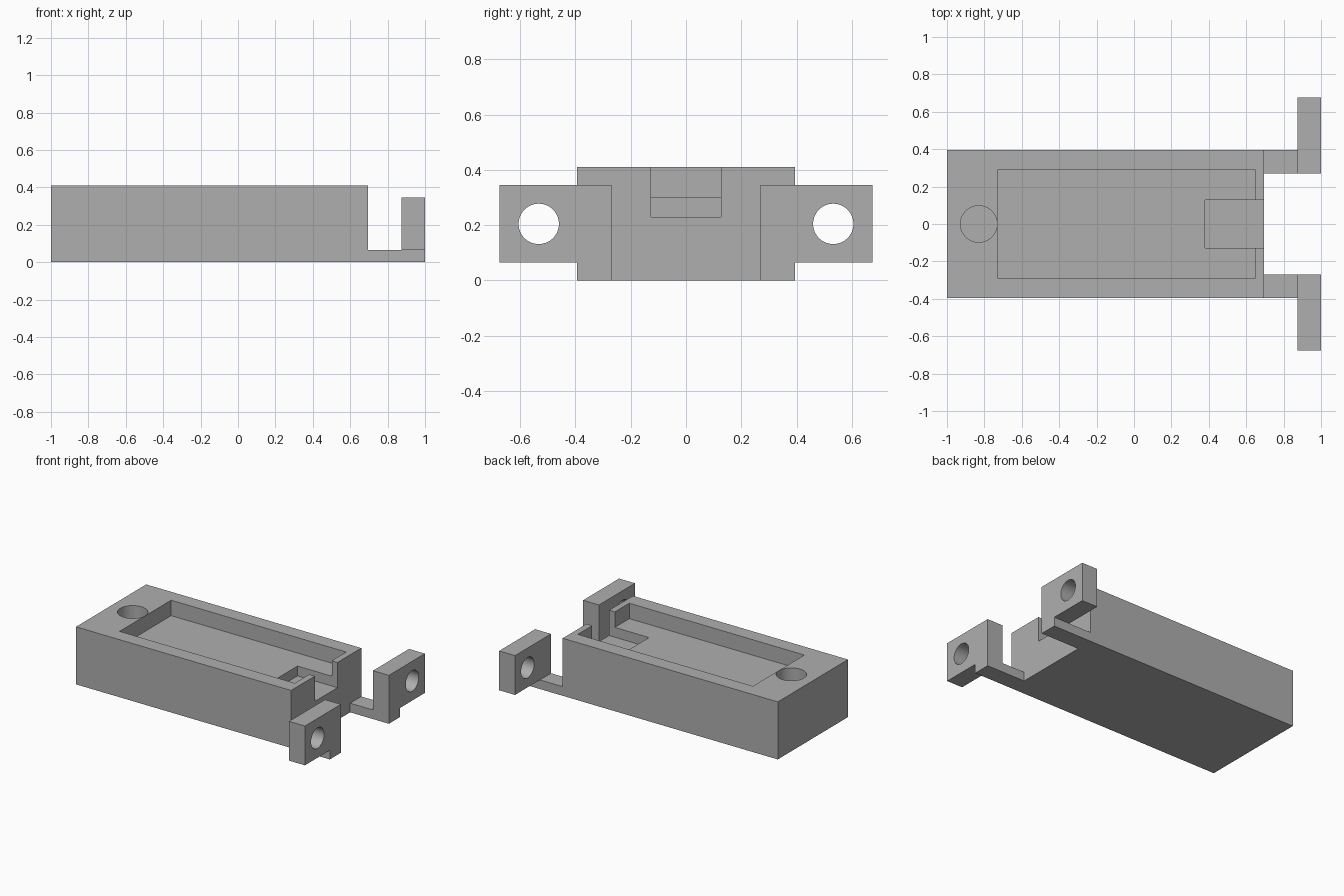
import bpy
import bmesh
from math import radians
from mathutils import Matrix, Vector

if "Cube" in bpy.data.objects:
    bpy.data.objects.remove(bpy.data.objects["Cube"], do_unlink=True)

grey = bpy.data.materials.new("plain grey")
grey.use_nodes = True
grey.diffuse_color = (0.43, 0.43, 0.43, 1)
grey.node_tree.nodes["Principled BSDF"].inputs["Base Color"].default_value = grey.diffuse_color


def finish(name, bm):
    mesh = bpy.data.meshes.new(name)
    bm.to_mesh(mesh)
    bm.free()
    mesh.materials.append(grey)
    obj = bpy.data.objects.new(name, mesh)
    bpy.context.collection.objects.link(obj)
    return obj


def box(name, low, high):
    low, high = Vector(low), Vector(high)
    bm = bmesh.new()
    matrix = Matrix.Translation((low + high) / 2) @ Matrix.Diagonal((*(high - low), 1))
    bmesh.ops.create_cube(bm, size=1, matrix=matrix)
    return finish(name, bm)


def cylinder(name, centre, radius, depth, axis):
    bm = bmesh.new()
    turn = Vector((0, 0, 1)).rotation_difference(Vector(axis)).to_matrix().to_4x4()
    bmesh.ops.create_cone(bm, cap_ends=True, segments=64, radius1=radius, radius2=radius,
                          depth=depth, matrix=Matrix.Translation(centre) @ turn)
    return finish(name, bm)


def combine(target, tool, operation):
    """Apply a boolean with the tool, then discard the tool."""
    tool.hide_render = True
    mod = target.modifiers.new(operation, "BOOLEAN")
    mod.operation, mod.object, mod.solver = operation, tool, "EXACT"
    bpy.context.view_layer.objects.active = target
    bpy.ops.object.modifier_apply(modifier=mod.name)
    bpy.data.objects.remove(tool, do_unlink=True)


def smooth(obj):
    bpy.ops.object.select_all(action="DESELECT")
    obj.select_set(True)
    bpy.context.view_layer.objects.active = obj
    bpy.ops.object.shade_smooth_by_angle(angle=radians(30))


END, TOP, HALF = 0.695, 0.41, 0.395   # body end, top and half width
ARM, INNER = 0.065, 0.27              # arm thickness and inner edge

# Body block with shallow tray, stepped end slot and blind round hole
body = box("body", (-1, -HALF, 0), (END, HALF, TOP))
combine(body, box("tray_cutter", (-0.73, -0.29, 0.3), (0.65, 0.29, 0.6)), "DIFFERENCE")
combine(body, box("slot_cutter", (0.38, -0.127, 0.23), (0.8, 0.127, 0.6)), "DIFFERENCE")
combine(body, cylinder("hole_cutter", (-0.83, 0, 0.3), 0.098, 0.47, (0, 0, 1)), "DIFFERENCE")
smooth(body)

# Mounting brackets: flat arm, upright lug and bolt hole, one on each side
for name, side in (("back_bracket", 1), ("front_bracket", -1)):
    def span(x0, x1, y0, y1, z0, z1):
        ys = sorted((side * y0, side * y1))
        return (x0, ys[0], z0), (x1, ys[1], z1)

    bracket = box(name, *span(END, 1, INNER, HALF, 0, ARM))
    combine(bracket, box("lug", *span(0.875, 1, INNER, 0.675, ARM, 0.345)), "UNION")
    combine(bracket, cylinder("bolt_cutter", (0.94, side * 0.533, 0.205), 0.073, 0.4, (1, 0, 0)),
            "DIFFERENCE")
    smooth(bracket)
